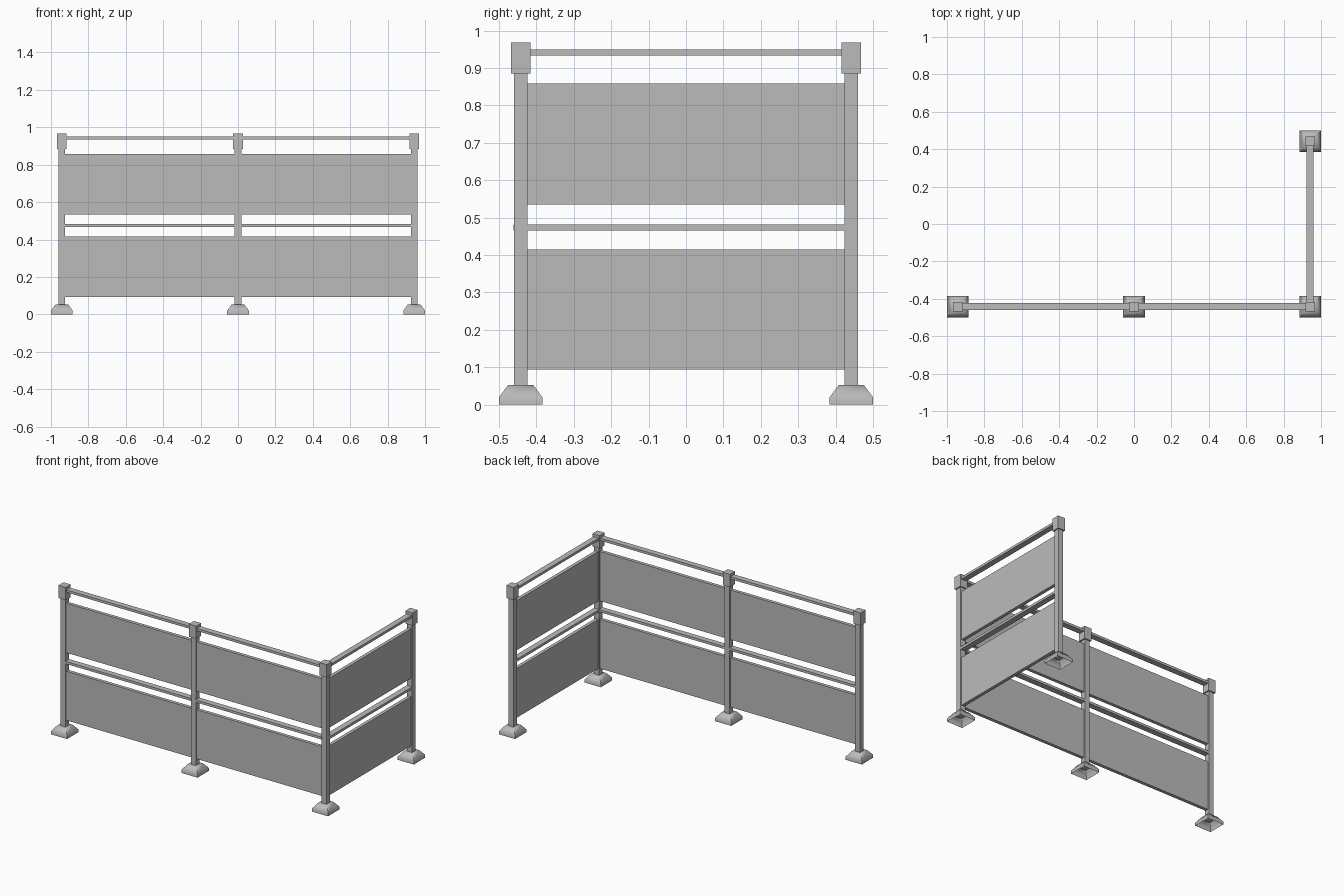
import bpy, bmesh, math

if "Cube" in bpy.data.objects:
    bpy.data.objects.remove(bpy.data.objects["Cube"])

grey = bpy.data.materials.new("neutral_grey")
grey.diffuse_color = (0.5, 0.5, 0.5, 1)
grey.use_nodes = True
grey.node_tree.nodes["Principled BSDF"].inputs["Base Color"].default_value = grey.diffuse_color

PX, PY = 0.942, 0.442      # post centre lines
POST = 0.036               # post width


def finish(bm, name):
    bmesh.ops.recalc_face_normals(bm, faces=bm.faces)
    me = bpy.data.meshes.new(name)
    bm.to_mesh(me)
    bm.free()
    me.materials.append(grey)
    ob = bpy.data.objects.new(name, me)
    bpy.context.collection.objects.link(ob)
    return ob


def box(name, x0, x1, y0, y1, z0, z1, bevel=0):
    bm = bmesh.new()
    bmesh.ops.create_cube(bm, size=1)
    for v in bm.verts:
        v.co.x = x1 if v.co.x > 0 else x0
        v.co.y = y1 if v.co.y > 0 else y0
        v.co.z = z1 if v.co.z > 0 else z0
    if bevel:
        top = [e for e in bm.edges if all(v.co.z == z1 for v in e.verts)]
        bmesh.ops.bevel(bm, geom=top, offset=bevel, segments=1, affect='EDGES')
    return finish(bm, name)


def foot(name, x, y):
    # hollow square foot: short vertical skirt, sloped shoulders, flat top
    bm = bmesh.new()
    rings = []
    for h, z in ((0.058, 0), (0.058, 0.02), (0.034, 0.052)):
        rings.append([bm.verts.new((x + sx * h, y + sy * h, z))
                      for sx, sy in ((-1, -1), (1, -1), (1, 1), (-1, 1))])
    for a, b in zip(rings, rings[1:]):
        for i in range(4):
            j = (i + 1) % 4
            bm.faces.new((a[i], a[j], b[j], b[i]))
    bm.faces.new(rings[-1])
    ob = finish(bm, name)
    bpy.context.view_layer.objects.active = ob
    ob.select_set(True)
    bpy.ops.object.shade_smooth_by_angle(angle=math.radians(60))
    ob.select_set(False)


# Posts with feet and caps
posts = {"left": (-PX, -PY), "middle": (0, -PY), "corner": (PX, -PY), "back": (PX, PY)}
for n, (x, y) in posts.items():
    h, c = POST / 2, 0.026
    box(n + "_post", x - h, x + h, y - h, y + h, 0.03, 0.89)
    box(n + "_cap", x - c, x + c, y - c, y + c, 0.885, 0.968, 0.003)
    foot(n + "_foot", x, y)

# Bars and panels: name, half thickness, bottom, top
parts = (("lower_panel", 0.011, 0.094, 0.415),
         ("middle_rail", 0.019, 0.466, 0.482),
         ("upper_panel", 0.011, 0.535, 0.858),
         ("top_rail", 0.019, 0.934, 0.950))
g = POST / 2 - 0.003       # slight overlap into the posts
for part, t, z0, z1 in parts:
    box("left_" + part, -PX + g, -g, -PY - t, -PY + t, z0, z1)
    box("right_" + part, g, PX - g, -PY - t, -PY + t, z0, z1)
    box("side_" + part, PX - t, PX + t, -PY + g, PY - g, z0, z1)
